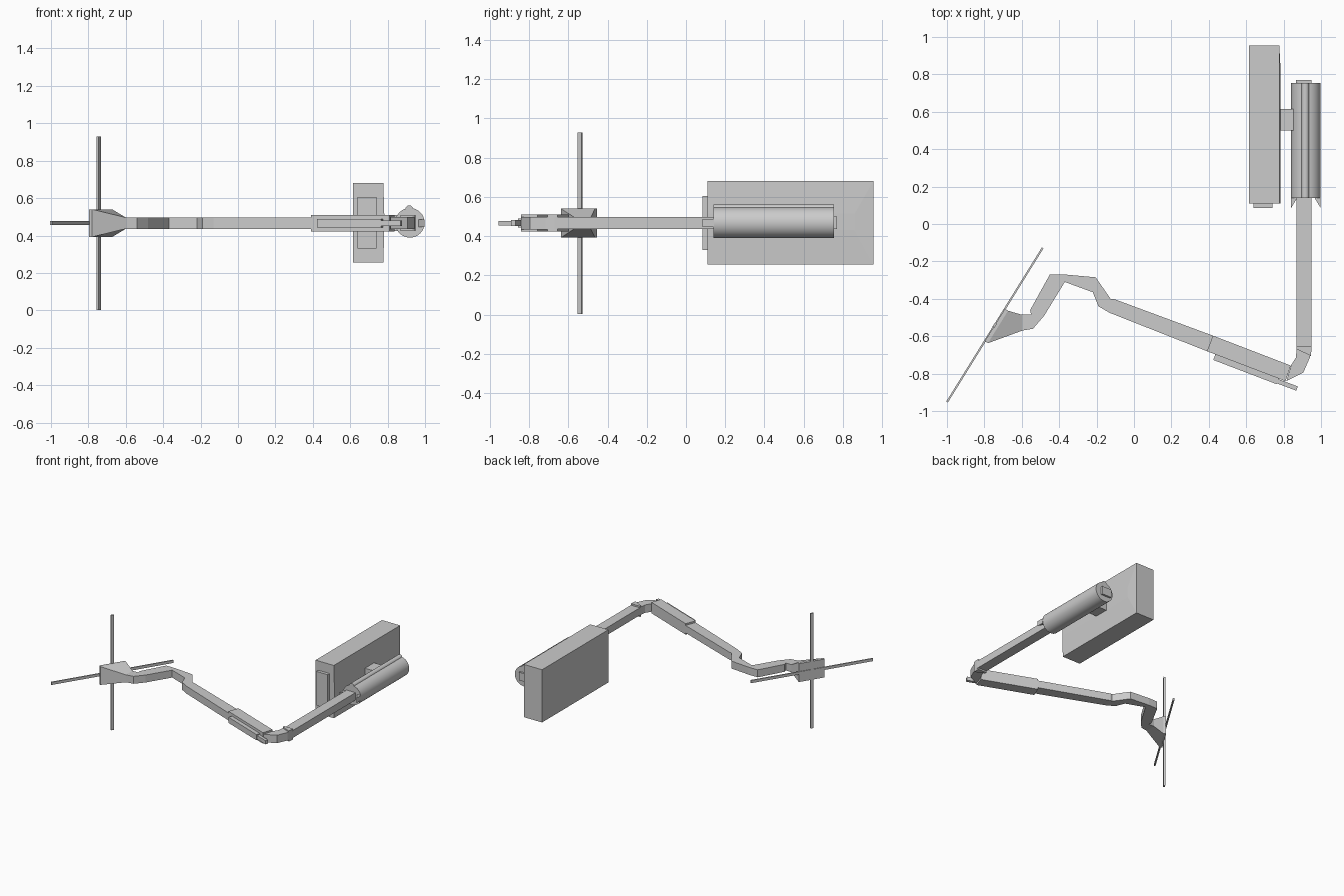
import bpy, bmesh
from math import atan2, cos, sin, pi
from mathutils import Vector, Matrix

if "Cube" in bpy.data.objects:
    bpy.data.objects.remove(bpy.data.objects["Cube"])

ZC = 0.466  # height of the arm centre line


def make(name, bm, smooth=False):
    bmesh.ops.recalc_face_normals(bm, faces=bm.faces)
    me = bpy.data.meshes.new(name)
    bm.to_mesh(me)
    bm.free()
    ob = bpy.data.objects.new(name, me)
    bpy.context.collection.objects.link(ob)
    if smooth:
        bpy.context.view_layer.objects.active = ob
        ob.select_set(True)
        bpy.ops.object.shade_smooth_by_angle()
        ob.select_set(False)
    return ob


def prism(name, pts, half):
    """Top-view outline extruded evenly above and below the centre line."""
    bm = bmesh.new()
    f = bm.faces.new([bm.verts.new((x, y, ZC - half)) for x, y in pts])
    new = bmesh.ops.extrude_face_region(bm, geom=[f])['geom']
    verts = [g for g in new if isinstance(g, bmesh.types.BMVert)]
    bmesh.ops.translate(bm, vec=(0, 0, 2 * half), verts=verts)
    return make(name, bm)


def box(name, lo, hi):
    lo, hi = Vector(lo), Vector(hi)
    bm = bmesh.new()
    m = Matrix.Translation((lo + hi) / 2) @ Matrix.Diagonal((*(hi - lo), 1))
    bmesh.ops.create_cube(bm, size=1, matrix=m)
    return make(name, bm)


def bar(name, a, b, width, half):
    """Straight bar between two top-view points."""
    a, b = Vector(a), Vector(b)
    d = (b - a).normalized()
    n = Vector((-d.y, d.x)) * width / 2
    return prism(name, [a + n, b + n, b - n, a - n], half)


def loft(name, rings):
    bm = bmesh.new()
    loops = [[bm.verts.new(p) for p in r] for r in rings]
    n = len(loops[0])
    for p, q in zip(loops, loops[1:]):
        for i in range(n):
            bm.faces.new((p[i], p[(i + 1) % n], q[(i + 1) % n], q[i]))
    bm.faces.new(loops[0])
    bm.faces.new(loops[-1])
    return make(name, bm)


# Mounting housing with a shallow tapered face towards the tube
def yz_ring(x, y0, y1, z0, z1):
    return [(x, y0, z0), (x, y1, z0), (x, y1, z1), (x, y0, z1)]

loft("mount_housing", [yz_ring(0.615, 0.11, 0.955, 0.255, 0.68),
                       yz_ring(0.777, 0.11, 0.955, 0.255, 0.68),
                       yz_ring(0.782, 0.11, 0.86, 0.43, 0.515)])
box("housing_end_plate", (0.64, 0.085, 0.33), (0.74, 0.11, 0.605))
box("mount_bracket", (0.77, 0.5, 0.425), (0.86, 0.615, 0.51))

# Main tube, its top rib, end cap and side tabs
bm = bmesh.new()
bmesh.ops.create_cone(bm, cap_ends=True, segments=32, radius1=0.079, radius2=0.079, depth=0.615,
                      matrix=Matrix.Translation((0.919, 0.447, 0.468)) @ Matrix.Rotation(pi / 2, 4, 'X'))
make("main_tube", bm, smooth=True)
bm = bmesh.new()
bmesh.ops.create_cone(bm, cap_ends=True, segments=16, radius1=0.021, radius2=0.021, depth=0.615,
                      matrix=Matrix.Translation((0.916, 0.447, 0.54)) @ Matrix.Rotation(pi / 2, 4, 'X'))
make("tube_top_rib", bm, smooth=True)
box("tube_end_cap", (0.865, 0.75, 0.435), (0.95, 0.77, 0.5))
for side in (-1, 1):
    prism("tube_side_tab", [(0.919 + side * 0.079, 0.085), (0.919 + side * 0.045, 0.142),
                            (0.919 + side * 0.079, 0.142)], 0.02)

# Rear arm and elbow
box("rear_arm", (0.87, -0.67, ZC - 0.03), (0.95, 0.145, ZC + 0.03))
prism("elbow_collar", [(0.868, -0.655), (0.95, -0.655), (0.946, -0.705), (0.87, -0.67)], 0.043)
prism("elbow", [(0.87, -0.67), (0.946, -0.69), (0.94, -0.715), (0.905, -0.795),
                (0.815, -0.84), (0.84, -0.755), (0.865, -0.715)], 0.032)

# Front arm: thick sleeve, thin section and cranked end
prism("arm_sleeve", [(0.422, -0.597), (0.838, -0.757), (0.81, -0.84), (0.39, -0.68)], 0.044)
prism("front_arm", [(0.422, -0.597), (-0.11, -0.4), (-0.125, -0.4), (-0.205, -0.285),
                    (-0.37, -0.27), (-0.45, -0.27), (-0.555, -0.46), (-0.55, -0.485),
                    (-0.6, -0.485), (-0.6, -0.57), (-0.54, -0.56), (-0.48, -0.49),
                    (-0.37, -0.31), (-0.22, -0.365), (-0.19, -0.44), (-0.13, -0.475),
                    (0.39, -0.68)], 0.03)
bar("lower_rail", (0.43, -0.71), (0.77, -0.84), 0.036, 0.023)
bar("rail_tip", (0.75, -0.834), (0.872, -0.88), 0.024, 0.015)

# Head: tapers from the arm out to the cross plate
centre = Vector((-0.744, -0.54))
along = Vector((0.515, 0.83)).normalized()
out = Vector((along.y, -along.x))


def head_ring(c, half_w, half_h, d=along):
    return [(*(c + d * s * half_w), ZC + t * half_h)
            for s, t in ((-1, -1), (1, -1), (1, 1), (-1, 1))]

loft("head", [head_ring(centre, 0.102, 0.074),
              head_ring(centre + out * 0.02, 0.102, 0.074),
              head_ring(Vector((-0.6, -0.528)), 0.043, 0.03, Vector((0, 1)))])

# Cross of two thin bars
bar("cross_horizontal", centre - along * 0.485, centre + along * 0.485, 0.01, 0.011)
bar("cross_vertical", centre - along * 0.012, centre + along * 0.012, 0.012, 0.463)
